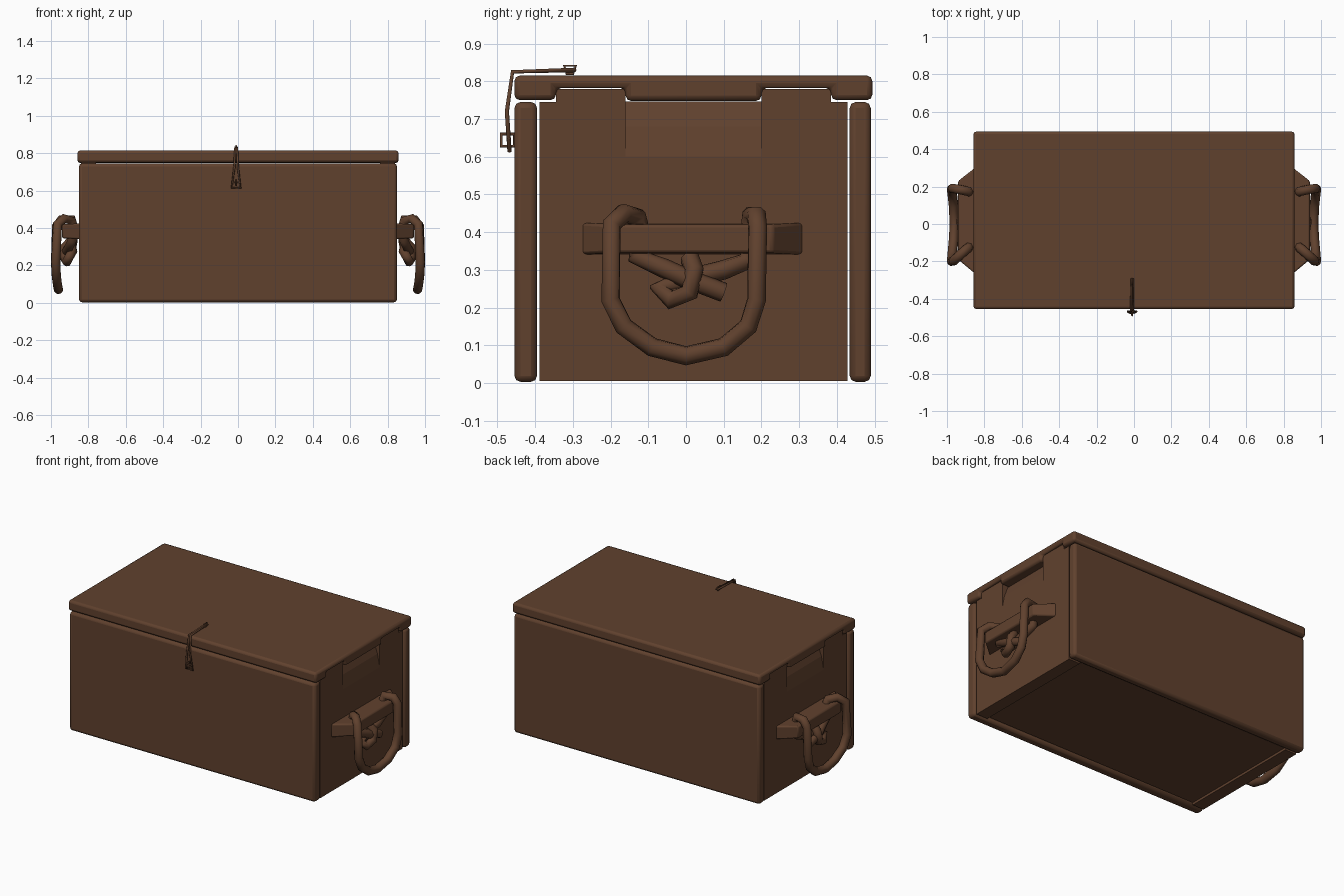
import bpy, bmesh, math
from mathutils import Vector

cube = bpy.data.objects.get("Cube")
if cube:
    bpy.data.objects.remove(cube, do_unlink=True)

brown = bpy.data.materials.new("brown wood")
brown.use_nodes = True
colour = (0.118, 0.053, 0.027, 1)
brown.diffuse_color = colour
bsdf = brown.node_tree.nodes["Principled BSDF"]
bsdf.inputs["Base Color"].default_value = colour
bsdf.inputs["Roughness"].default_value = 0.8


def add(name, data):
    obj = bpy.data.objects.new(name, data)
    bpy.context.collection.objects.link(obj)
    data.materials.append(brown)
    return obj


def prism(name, start, end, bevel=0):
    """Closed solid between two matching outlines of 3D points."""
    bm = bmesh.new()
    a = [bm.verts.new(p) for p in start]
    b = [bm.verts.new(p) for p in end]
    bm.faces.new(a)
    bm.faces.new(b[::-1])
    for i in range(len(a)):
        j = (i + 1) % len(a)
        bm.faces.new((a[j], a[i], b[i], b[j]))
    bmesh.ops.recalc_face_normals(bm, faces=bm.faces)
    mesh = bpy.data.meshes.new(name)
    bm.to_mesh(mesh)
    bm.free()
    obj = add(name, mesh)
    if bevel:
        mod = obj.modifiers.new("rounded edges", "BEVEL")
        mod.width = bevel
        mod.segments = 2
        bpy.ops.object.select_all(action="DESELECT")
        obj.select_set(True)
        bpy.context.view_layer.objects.active = obj
        bpy.ops.object.shade_smooth_by_angle(angle=math.radians(50))
    return obj


def along_x(name, outline, x0, x1, bevel=0):
    """Extrude a (y, z) outline between two x positions."""
    return prism(name, [(x0, y, z) for y, z in outline],
                 [(x1, y, z) for y, z in outline], bevel)


def rect(y0, y1, z0, z1):
    return [(y0, z0), (y1, z0), (y1, z1), (y0, z1)]


def rope(name, points, radius, cyclic=False):
    curve = bpy.data.curves.new(name, "CURVE")
    curve.dimensions = "3D"
    curve.bevel_depth = radius
    curve.bevel_resolution = 2
    curve.use_fill_caps = True
    spline = curve.splines.new("POLY")
    spline.points.add(len(points) - 1)
    for p, co in zip(spline.points, points):
        p.co = (*co, 1)
    spline.use_cyclic_u = cyclic
    spline.use_smooth = True
    return add(name, curve)


# Box walls and floor
along_x("front_panel", rect(-0.455, -0.395, 0.003, 0.745), -0.85, 0.85, 0.016)
along_x("back_panel", rect(0.434, 0.49, 0.003, 0.745), -0.85, 0.85, 0.016)
along_x("floor", rect(-0.388, 0.428, 0.02, 0.06), -0.77, 0.77)

# Lid with notches over the end tabs
lid = [(-0.455, 0.815), (-0.455, 0.75), (-0.345, 0.75), (-0.345, 0.782),
       (-0.16, 0.782), (-0.16, 0.748), (0.2, 0.748), (0.2, 0.782),
       (0.385, 0.782), (0.385, 0.75), (0.494, 0.75), (0.494, 0.815)]
along_x("lid", lid, -0.858, 0.858, 0.014)

# End panel outline with two raised tabs
end = [(-0.388, 0.005), (0.428, 0.005), (0.428, 0.745), (0.385, 0.745),
       (0.385, 0.78), (0.2, 0.78), (0.2, 0.6), (-0.16, 0.6),
       (-0.16, 0.78), (-0.345, 0.78), (-0.345, 0.745), (-0.388, 0.745)]
scoop = [(0.76, 0.6), (0.84, 0.6), (0.825, 0.68), (0.8, 0.747), (0.76, 0.747)]

# Handle rope: knot tail, over the grip, hanging loop, back into the knot
handle = [(0.905, 0.1, 0.24), (0.915, 0, 0.278), (0.9, -0.06, 0.305),
          (0.885, -0.13, 0.335), (0.88, -0.12, 0.40), (0.89, -0.13, 0.44),
          (0.93, -0.165, 0.45), (0.965, -0.197, 0.42), (0.975, -0.2, 0.22),
          (0.972, -0.165, 0.15), (0.965, -0.09, 0.095), (0.96, 0, 0.072),
          (0.965, 0.1, 0.095), (0.972, 0.165, 0.15), (0.975, 0.187, 0.22),
          (0.97, 0.19, 0.41), (0.945, 0.187, 0.445), (0.89, 0.175, 0.447),
          (0.88, 0.17, 0.40), (0.885, 0.165, 0.325), (0.89, 0.1, 0.30),
          (0.885, 0, 0.275), (0.9, -0.072, 0.25), (0.915, -0.04, 0.22),
          (0.925, 0.01, 0.24), (0.925, 0.022, 0.3), (0.895, 0.01, 0.33)]

for side, s in (("left", 1), ("right", -1)):
    along_x(side + "_end_panel", end, s * 0.76, s * 0.84)
    prism(side + "_end_scoop", [(s * x, -0.16, z) for x, z in scoop],
          [(s * x, 0.2, z) for x, z in scoop])
    # Tapered grip block
    base = [(s * 0.835, y, z) for y, z in rect(-0.278, 0.312, 0.34, 0.425)]
    outer = [(s * 0.94, y, z) for y, z in rect(-0.19, 0.23, 0.345, 0.42)]
    prism(side + "_grip", base, outer, 0.008)
    rope(side + "_rope_handle", [(s * x, y, z) for x, y, z in handle], 0.026)

# Lid fastening: doubled cord between two small wire loops
strand = [(0.005, -0.295, 0.83), (0.005, -0.46, 0.825),
          (0.01, -0.475, 0.72), (0.024, -0.468, 0.615)]
cord = [(x - 0.01, y, z) for x, y, z in strand]
cord += [(-x - 0.01, y, z) for x, y, z in reversed(strand)]
rope("fastening_cord", cord, 0.006, True)
rope("upper_loop", [(-0.01, y, z) for y, z in
     ((-0.323, 0.841), (-0.292, 0.841), (-0.3, 0.82), (-0.316, 0.82))], 0.004, True)
rope("lower_loop", [(-0.01, y, z) for y, z in rect(-0.49, -0.455, 0.628, 0.66)], 0.005, True)
rope("lower_crossbar", [(-0.033, -0.47, 0.645), (0.014, -0.47, 0.645)], 0.005)
